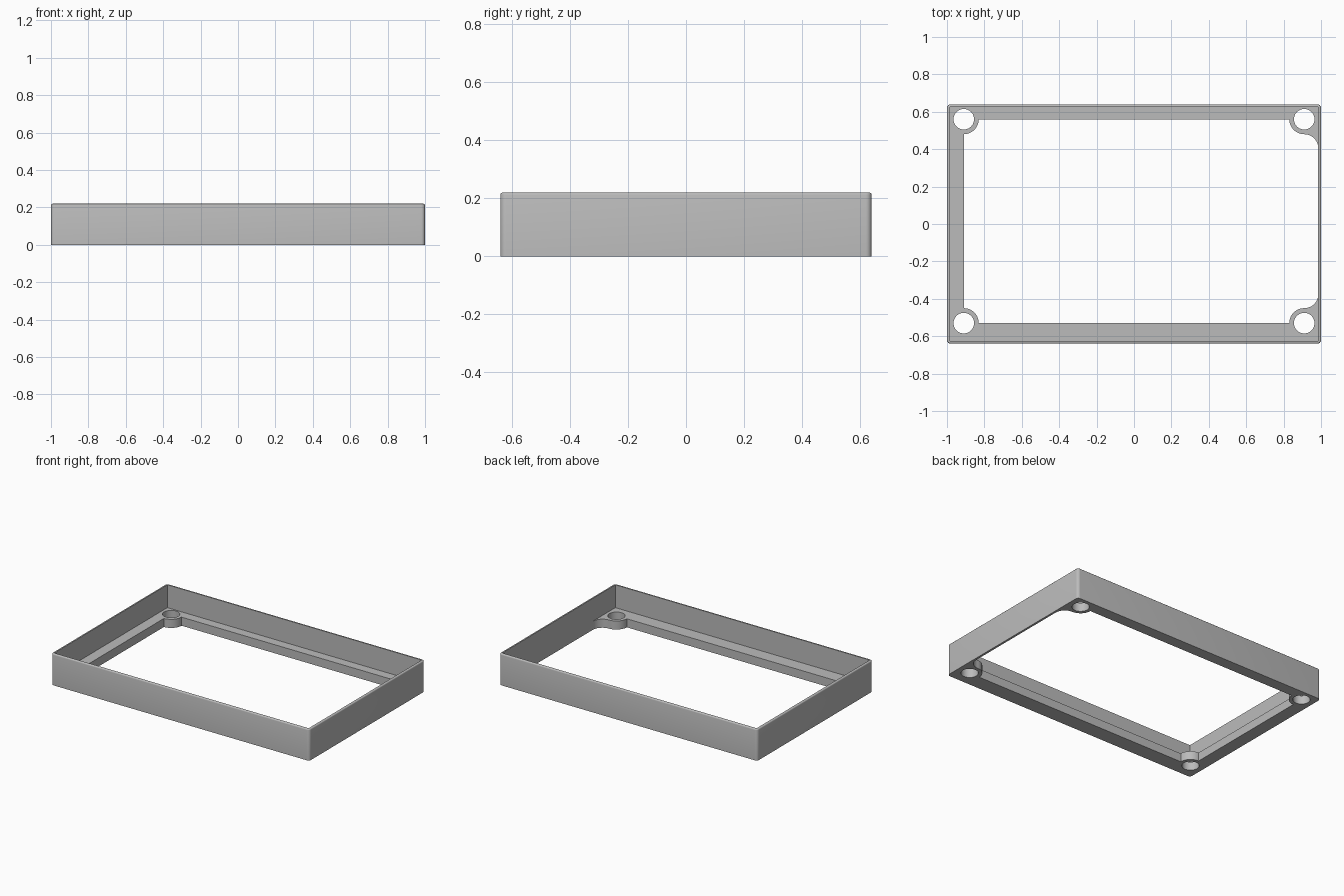
import bpy, bmesh
from math import cos, sin, radians

if "Cube" in bpy.data.objects:
    bpy.data.objects.remove(bpy.data.objects["Cube"])

HX, HY, HEIGHT = 1.0, 0.64, 0.22      # outer half sizes and height
WALL, LEDGE = 0.015, 0.06             # wall thickness, ledge height
BX, BACK, FRONT = 0.91, 0.56, -0.53   # screw boss centres
BOSS, HOLE, FILLET = 0.08, 0.055, 0.075

grey = bpy.data.materials.new("plain grey")
grey.use_nodes = True
grey.diffuse_color = (0.5, 0.5, 0.5, 1)
grey.node_tree.nodes["Principled BSDF"].inputs["Base Color"].default_value = (0.5, 0.5, 0.5, 1)


def arc(x, y, r, start, end, steps=12):
    angles = [radians(start + (end - start) * i / steps) for i in range(steps + 1)]
    return [(x + r * cos(a), y + r * sin(a)) for a in angles]


def rectangle(hx, hy):
    return [(-hx, -hy), (hx, -hy), (hx, hy), (-hx, hy)]


def prism(name, outline, z0, z1, rim_bevel=0):
    """Extrude an outline upward, optionally rounding its top edge."""
    bm = bmesh.new()
    base = bm.faces.new([bm.verts.new((x, y, z0)) for x, y in outline])
    out = bmesh.ops.extrude_face_region(bm, geom=[base])["geom"]
    top = [g for g in out if isinstance(g, bmesh.types.BMVert)]
    bmesh.ops.translate(bm, verts=top, vec=(0, 0, z1 - z0))
    if rim_bevel:
        rim = [e for e in bm.edges if all(v in top for v in e.verts)]
        bmesh.ops.bevel(bm, geom=rim, offset=rim_bevel, segments=3, profile=0.5, affect='EDGES')
    bmesh.ops.recalc_face_normals(bm, faces=bm.faces)
    mesh = bpy.data.meshes.new(name)
    bm.to_mesh(mesh)
    bm.free()
    mesh.materials.append(grey)
    obj = bpy.data.objects.new(name, mesh)
    bpy.context.collection.objects.link(obj)
    return obj


def cut(target, cutter):
    """Subtract the cutter, apply, and discard it."""
    cutter.hide_render = True
    mod = target.modifiers.new("cut", 'BOOLEAN')
    mod.operation, mod.solver, mod.object = 'DIFFERENCE', 'EXACT', cutter
    bpy.context.view_layer.objects.active = target
    bpy.ops.object.modifier_apply(modifier=mod.name)
    bpy.data.objects.remove(cutter)


# Outer shell with rounded upright corners and a softened rim
R = 0.02
ox, oy = HX - R, HY - R
shell = (arc(ox, oy, R, 0, 90, 6) + arc(-ox, oy, R, 90, 180, 6)
         + arc(-ox, -oy, R, 180, 270, 6) + arc(ox, -oy, R, 270, 360, 6))
frame = prism("bezel_frame", shell, 0, HEIGHT, 0.008)

# Deep pocket that leaves thin walls above the ledge
cut(frame, prism("pocket_cutter", rectangle(HX - WALL, HY - WALL), LEDGE, HEIGHT + 0.1))

# Window: ledge on three sides, bosses at the corners, fillets to the bare wall
opening = (arc(-BX, FRONT, BOSS, 90, 0)
           + arc(BX, FRONT, BOSS, 180, 90)
           + arc(BX, FRONT + BOSS + FILLET, FILLET, -90, 0)[1:]
           + arc(BX, BACK - BOSS - FILLET, FILLET, 0, 90)
           + arc(BX, BACK, BOSS, 270, 180)[1:]
           + arc(-BX, BACK, BOSS, 0, -90))
cut(frame, prism("opening_cutter", opening, -0.1, LEDGE + 0.05))

# Screw holes through the bosses
for x in (-BX, BX):
    for y in (FRONT, BACK):
        cut(frame, prism("hole_cutter", arc(x, y, HOLE, 0, 360, 40)[:-1], -0.1, LEDGE + 0.05))

# Smooth the curves, keep the edges crisp
bpy.ops.object.select_all(action='DESELECT')
frame.select_set(True)
bpy.context.view_layer.objects.active = frame
bpy.ops.object.shade_smooth_by_angle(angle=radians(32))
